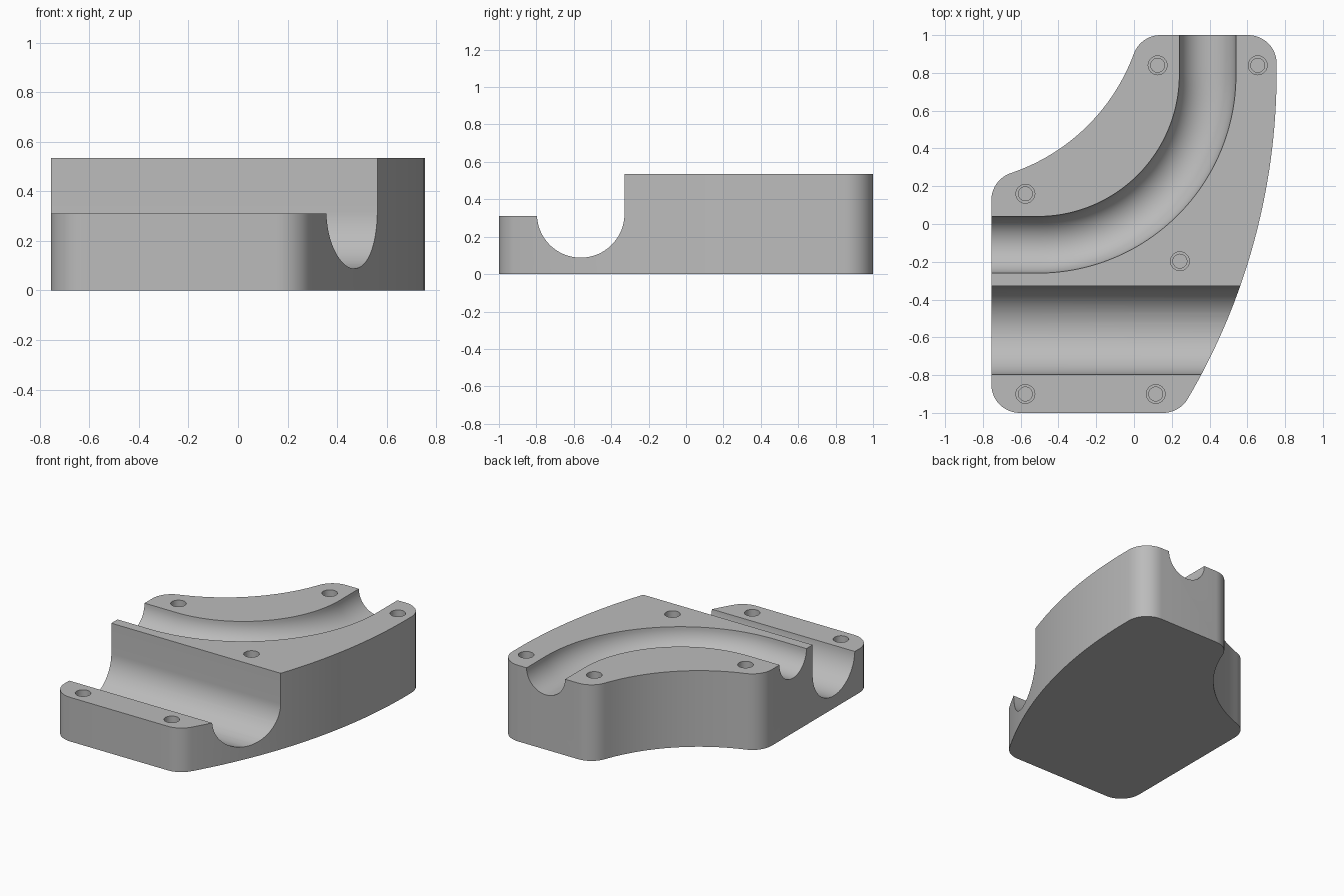
import bpy, bmesh
from math import sin, cos, radians, pi

cube = bpy.data.objects.get("Cube")
if cube:
    bpy.data.objects.remove(cube)

TOP = 0.535
LOW = 0.31

grey = bpy.data.materials.new("plain_grey")
grey.use_nodes = True
grey.diffuse_color = (0.5, 0.5, 0.5, 1)
grey.node_tree.nodes["Principled BSDF"].inputs["Base Color"].default_value = (0.5, 0.5, 0.5, 1)


def arc(cx, cy, r, start, end, steps):
    """Points on an arc, angles in degrees."""
    angles = [radians(start + (end - start) * i / steps) for i in range(steps + 1)]
    return [(cx + r * cos(a), cy + r * sin(a)) for a in angles]


def loft(name, rings):
    """Closed solid skinned through a list of equal rings."""
    bm = bmesh.new()
    loops = [[bm.verts.new(p) for p in ring] for ring in rings]
    n = len(loops[0])
    for a, b in zip(loops, loops[1:]):
        for i in range(n):
            j = (i + 1) % n
            bm.faces.new((a[i], a[j], b[j], b[i]))
    bm.faces.new(loops[0][::-1])
    bm.faces.new(loops[-1])
    bmesh.ops.recalc_face_normals(bm, faces=bm.faces)
    mesh = bpy.data.meshes.new(name)
    bm.to_mesh(mesh)
    bm.free()
    mesh.materials.append(grey)
    ob = bpy.data.objects.new(name, mesh)
    bpy.context.collection.objects.link(ob)
    return ob


# Curved block with rounded corners
outline = (arc(-0.605, -0.85, 0.15, 270, 180, 12)
           + arc(-0.605, 0.127, 0.15, 180, 108.5, 10)
           + arc(-0.986, 1.265, 1.05, -71.5, -20.2, 32)[1:-1]
           + arc(0.14, 0.85, 0.15, 159.8, 90, 10)
           + arc(0.605, 0.85, 0.15, 90, 0, 12)
           + arc(-2.645, 0.8, 3.4, 0, -30.5, 32)[:-1]
           + arc(0.155, -0.85, 0.15, -30.5, -90, 10))
body = loft("channel_block", [[(x, y, z) for x, y in outline] for z in (0, TOP)])

cutters = []

# Straight trough together with the lowered front ledge
trough = arc(-0.563, 0.322, 0.234, 183, 360, 40)
trough += [(-0.329, 0.8), (-1.2, 0.8), (-1.2, LOW)]
cutters.append(loft("trough_cutter", [[(x, y, z) for y, z in trough] for x in (-1, 1)]))

# Half-round channel following the bend
path = [(-1, -0.11, -90)]
path += [(x, y, -90 + 90 * i / 48)
         for i, (x, y) in enumerate(arc(-0.51, 0.79, 0.9, -90, 0, 48))]
path += [(0.39, 1.2, 0)]
tube = arc(0, TOP, 0.15, 0, 360, 48)[:-1]
cutters.append(loft("bend_cutter", [
    [(x + u * cos(radians(a)), y + u * sin(radians(a)), z) for u, z in tube]
    for x, y, a in path]))

# Stepped blind screw holes
holes = [(-0.575, -0.9, LOW), (0.115, -0.9, LOW), (-0.575, 0.16, TOP),
         (0.125, 0.84, TOP), (0.655, 0.84, TOP), (0.243, -0.197, TOP)]
for x, y, z in holes:
    steps = [(0.037, -0.22), (0.037, -0.15), (0.05, -0.15), (0.05, 0.05)]
    cutters.append(loft("hole_cutter", [
        [(px, py, z + h) for px, py in arc(x, y, r, 0, 360, 24)[:-1]]
        for r, h in steps]))

for cutter in cutters:
    cutter.hide_render = True
    mod = body.modifiers.new(cutter.name, "BOOLEAN")
    mod.operation = "DIFFERENCE"
    mod.solver = "EXACT"
    mod.object = cutter

# Bake the cuts and shade the curved walls
bpy.ops.object.select_all(action="DESELECT")
bpy.context.view_layer.objects.active = body
body.select_set(True)
for mod in list(body.modifiers):
    bpy.ops.object.modifier_apply(modifier=mod.name)
for cutter in cutters:
    bpy.data.objects.remove(cutter)
bpy.ops.object.shade_smooth_by_angle(angle=pi / 6)
